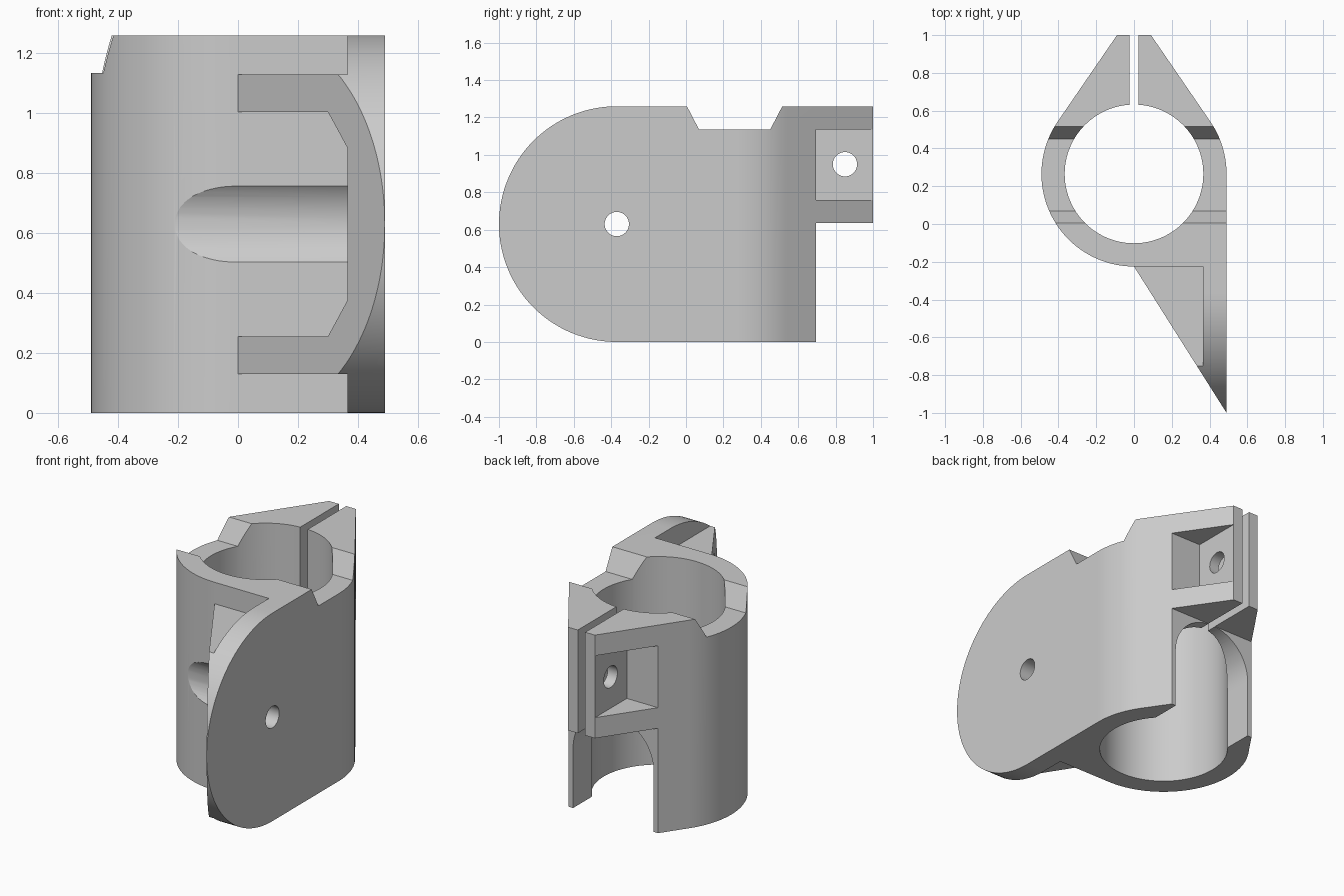
import bpy
import bmesh
from math import sin, cos, radians, acos, atan2, hypot, degrees

cube = bpy.data.objects.get("Cube")
if cube:
    bpy.data.objects.remove(cube, do_unlink=True)

HEIGHT, MID = 1.26, 0.63      # overall height and its middle
RING_Y, OUTER, BORE = 0.265, 0.49, 0.367
WEB_Y = RING_Y - OUTER        # front of the ring
PLATE_IN = 0.365              # inner face of the side plate
PIVOT_Y = -0.37               # centre of the rounded plate end
EAR_X, EAR_Y, EAR_Z = 0.09, 0.695, 0.635
RIB_LOW, RIB_THICK = 0.13, 0.125
NOTCH_Z = HEIGHT - 0.125


def arc(cx, cy, r, start, end, n):
    """Points along an arc, angles in degrees."""
    angles = [radians(start + (end - start) * i / n) for i in range(n + 1)]
    return [(cx + r * cos(a), cy + r * sin(a)) for a in angles]


def circle(cx, cy, r, n=64):
    return arc(cx, cy, r, 0, 360, n)[:-1]


def rect(u0, u1, v0, v1):
    return [(u0, v0), (u1, v0), (u1, v1), (u0, v1)]


def prism(name, points, axis, low, high):
    """Extrude a 2D outline along an axis."""
    place = {"x": lambda u, v, w: (w, u, v),
             "y": lambda u, v, w: (u, w, v),
             "z": lambda u, v, w: (u, v, w)}[axis]
    bm = bmesh.new()
    face = bm.faces.new([bm.verts.new(place(u, v, low)) for u, v in points])
    top = bmesh.ops.extrude_face_region(bm, geom=[face])["geom"]
    shift = place(0, 0, high - low)
    bmesh.ops.translate(bm, vec=shift,
                        verts=[g for g in top if isinstance(g, bmesh.types.BMVert)])
    bmesh.ops.recalc_face_normals(bm, faces=bm.faces)
    mesh = bpy.data.meshes.new(name)
    bm.to_mesh(mesh)
    bm.free()
    obj = bpy.data.objects.new(name, mesh)
    bpy.context.collection.objects.link(obj)
    return obj


def combine(target, tool, operation="DIFFERENCE"):
    """Apply a boolean and discard the cutter."""
    tool.hide_render = True
    mod = target.modifiers.new("cut", "BOOLEAN")
    mod.operation, mod.solver, mod.object = operation, "EXACT", tool
    bpy.context.view_layer.objects.active = target
    bpy.ops.object.modifier_apply(modifier=mod.name)
    bpy.data.objects.remove(tool, do_unlink=True)


# Plan outline: ring, tapered clamp ears and triangular side wing
reach = 1 - RING_Y
tangent = degrees(atan2(reach, EAR_X) - acos(OUTER / hypot(EAR_X, reach)))
plan = [(EAR_X, 1), (-EAR_X, 1)]
plan += arc(0, RING_Y, OUTER, 180 - tangent, 270, 48)
plan += [(OUTER, -1)]
plan += arc(0, RING_Y, OUTER, 0, tangent, 16)
bracket = prism("clamp_bracket", plan, "z", 0, HEIGHT)

# Side outline: rounded front, top notch, ears only in the upper half
side = arc(PIVOT_Y, MID, MID, 270, 90, 64)
side += [(0.005, HEIGHT), (0.07, NOTCH_Z), (0.45, NOTCH_Z), (0.515, HEIGHT)]
side += [(1.1, HEIGHT), (1.1, EAR_Z), (EAR_Y, EAR_Z), (EAR_Y, 0)]
combine(bracket, prism("side_outline", side, "x", -1, 1), "INTERSECT")

# Bore and clamping slit
combine(bracket, prism("bore", circle(0, RING_Y, BORE, 96), "z", -0.1, 1.4))
combine(bracket, prism("slit", rect(-0.025, 0.025, 0.5, 1.1), "z", -0.1, 1.4))

# Arched opening at the lower back
arch = arc(0, EAR_Z - 0.27, 0.27, 0, 180, 40) + [(-0.27, -0.1), (0.27, -0.1)]
combine(bracket, prism("back_arch", arch, "y", 0.3, 0.8))

# Bolt pockets on both ears, and the bolt hole
for s in (-1, 1):
    low, high = sorted((s * EAR_X, s * 0.6))
    pocket = rect(EAR_Y, 1.1, 0.76, 1.135)
    combine(bracket, prism("ear_pocket", pocket, "x", low, high))
combine(bracket, prism("bolt_hole", circle(0.85, 0.95, 0.065, 40), "x", -0.4, 0.4))

# Hollows in front of the ring that leave two ribs and the plate
rib_top = HEIGHT - RIB_LOW
inner_low, inner_high = RIB_LOW + RIB_THICK, rib_top - RIB_THICK
hollow = [(-0.7, inner_low), (0.3, inner_low), (PLATE_IN, inner_low + 0.12),
          (PLATE_IN, inner_high - 0.12), (0.3, inner_high), (-0.7, inner_high)]
for outline in (hollow, rect(-0.7, PLATE_IN, -0.1, RIB_LOW),
                rect(-0.7, PLATE_IN, rib_top, 1.4)):
    combine(bracket, prism("front_hollow", outline, "y", -1.2, WEB_Y))

# Pivot hole in the plate and clearance channel across the ring
combine(bracket, prism("pivot_hole", circle(PIVOT_Y, MID, 0.065, 40), "x", 0.2, 0.7))
combine(bracket, prism("channel", circle(PIVOT_Y, MID, 0.193), "x", -0.7, PLATE_IN))

# Plain grey material
grey = bpy.data.materials.new("plain_grey")
grey.use_nodes = True
colour = (0.6, 0.6, 0.6, 1)
grey.diffuse_color = colour
grey.node_tree.nodes["Principled BSDF"].inputs["Base Color"].default_value = colour
bracket.data.materials.clear()
bracket.data.materials.append(grey)
for poly in bracket.data.polygons:
    poly.material_index = 0

bpy.ops.object.select_all(action="DESELECT")
bracket.select_set(True)
bpy.context.view_layer.objects.active = bracket
bpy.ops.object.shade_smooth_by_angle(angle=radians(25))
